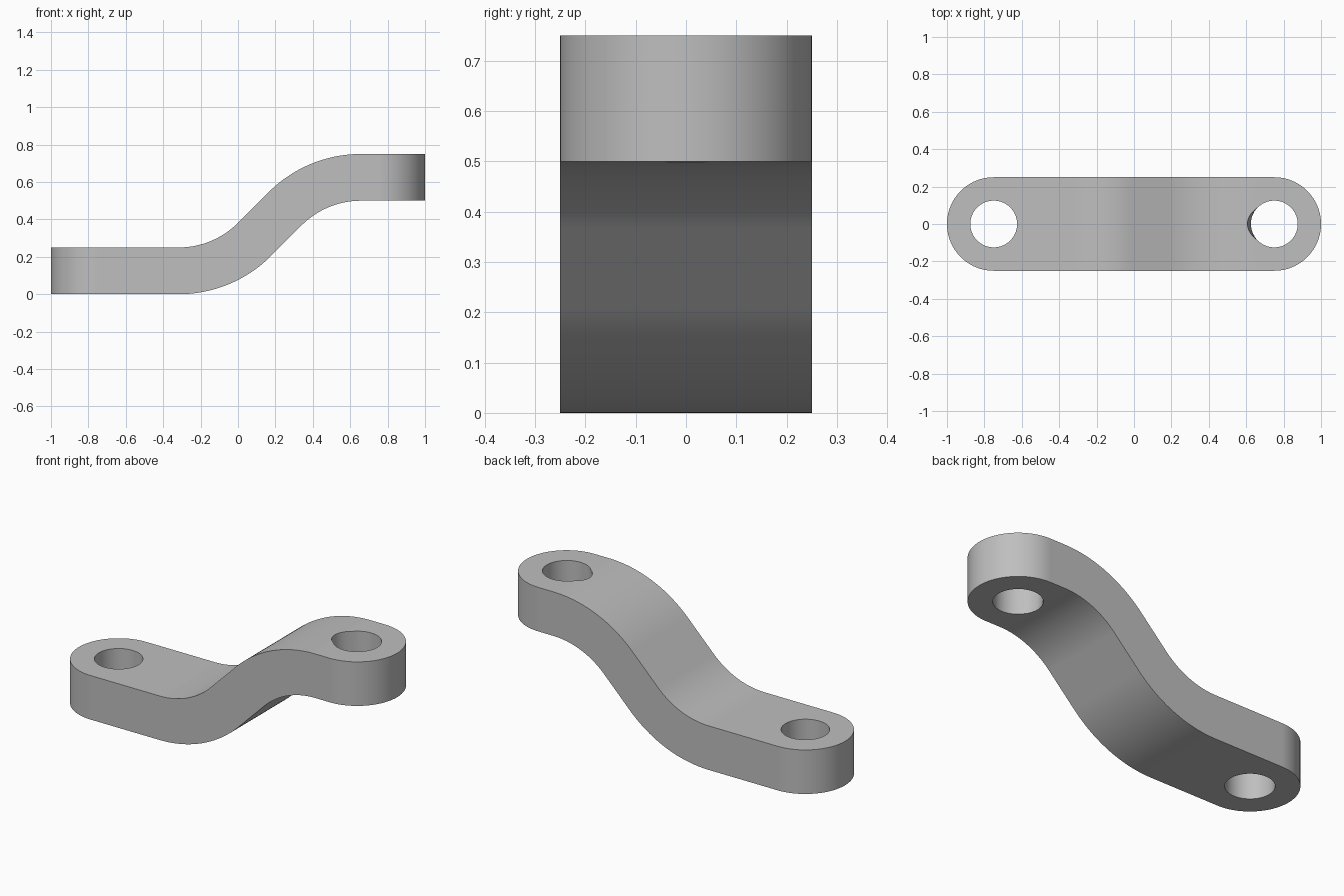
import bpy
import bmesh
from math import sin, cos, pi, radians

cube = bpy.data.objects.get("Cube")
if cube:
    bpy.data.objects.remove(cube, do_unlink=True)

HALF_WIDTH, THICK, RISE = 0.25, 0.25, 0.5
INNER, OUTER = 0.45, 0.70          # bend radii
LOW_X, HIGH_X = -0.318, 0.658      # where the flat ends meet the bends
LOW_Z, HIGH_Z = THICK + INNER, RISE - INNER
HOLE_X, HOLE_R = 0.75, 0.125

grey = bpy.data.materials.new("plain grey")
grey.use_nodes = True
colour = (0.52, 0.52, 0.52, 1)
grey.diffuse_color = colour
grey.node_tree.nodes["Principled BSDF"].inputs["Base Color"].default_value = colour


def arc(cx, cz, r, start, end, steps=24):
    angles = [radians(start + (end - start) * i / steps) for i in range(steps + 1)]
    return [(cx + r * cos(a), cz + r * sin(a)) for a in angles]


def prism(name, outline, place, offset):
    """Extrude a closed outline into a solid."""
    bm = bmesh.new()
    face = bm.faces.new([bm.verts.new(place(a, b)) for a, b in outline])
    ext = bmesh.ops.extrude_face_region(bm, geom=[face])
    moved = [v for v in ext["geom"] if isinstance(v, bmesh.types.BMVert)]
    bmesh.ops.translate(bm, verts=moved, vec=offset)
    bmesh.ops.recalc_face_normals(bm, faces=bm.faces)
    mesh = bpy.data.meshes.new(name)
    bm.to_mesh(mesh)
    bm.free()
    mesh.materials.append(grey)
    obj = bpy.data.objects.new(name, mesh)
    bpy.context.collection.objects.link(obj)
    return obj


def cut(target, cutter, operation):
    cutter.hide_render = True
    bpy.context.view_layer.objects.active = target
    mod = target.modifiers.new("cut", 'BOOLEAN')
    mod.operation, mod.solver, mod.object = operation, 'EXACT', cutter
    bpy.ops.object.modifier_apply(modifier=mod.name)
    bpy.data.objects.remove(cutter, do_unlink=True)


# Side profile: flat, bend up, straight slope, bend back, flat
top = [(-1.1, THICK)] + arc(LOW_X, LOW_Z, INNER, -90, -45) \
    + arc(HIGH_X, HIGH_Z, OUTER, 135, 90) + [(1.1, RISE + THICK)]
bottom = [(-1.1, 0)] + arc(LOW_X, LOW_Z, OUTER, -90, -45) \
    + arc(HIGH_X, HIGH_Z, INNER, 135, 90) + [(1.1, RISE)]
bracket = prism("offset_bracket", top + bottom[::-1],
                lambda x, z: (x, -0.3, z), (0, 0.6, 0))

# Rounded ends
stadium = arc(HOLE_X, 0, HALF_WIDTH, -90, 90, 48) + arc(-HOLE_X, 0, HALF_WIDTH, 90, 270, 48)
cut(bracket, prism("end_cutter", stadium, lambda x, y: (x, y, -0.2), (0, 0, 1.2)), 'INTERSECT')

# Bolt holes; the upper one follows the start of the bend
for side, z in ((-1, -0.1), (1, 0.4)):
    circle = arc(side * HOLE_X, 0, HOLE_R, 0, 360, 64)[:-1]
    hole = prism("hole_cutter", circle, lambda x, y: (x, y, z), (0, 0, 0.45))
    if side > 0:
        for v in hole.data.vertices:
            if v.co.x < HIGH_X:
                v.co.x = HIGH_X - (HIGH_X - v.co.x) * (v.co.z - HIGH_Z) / INNER
    cut(bracket, hole, 'DIFFERENCE')

# Smooth curved faces with crisp edges
bpy.ops.object.select_all(action='DESELECT')
bracket.select_set(True)
bpy.context.view_layer.objects.active = bracket
bpy.ops.object.shade_smooth_by_angle(angle=radians(30))
weighted = bracket.modifiers.new("weighted_normals", 'WEIGHTED_NORMAL')
weighted.keep_sharp = True
